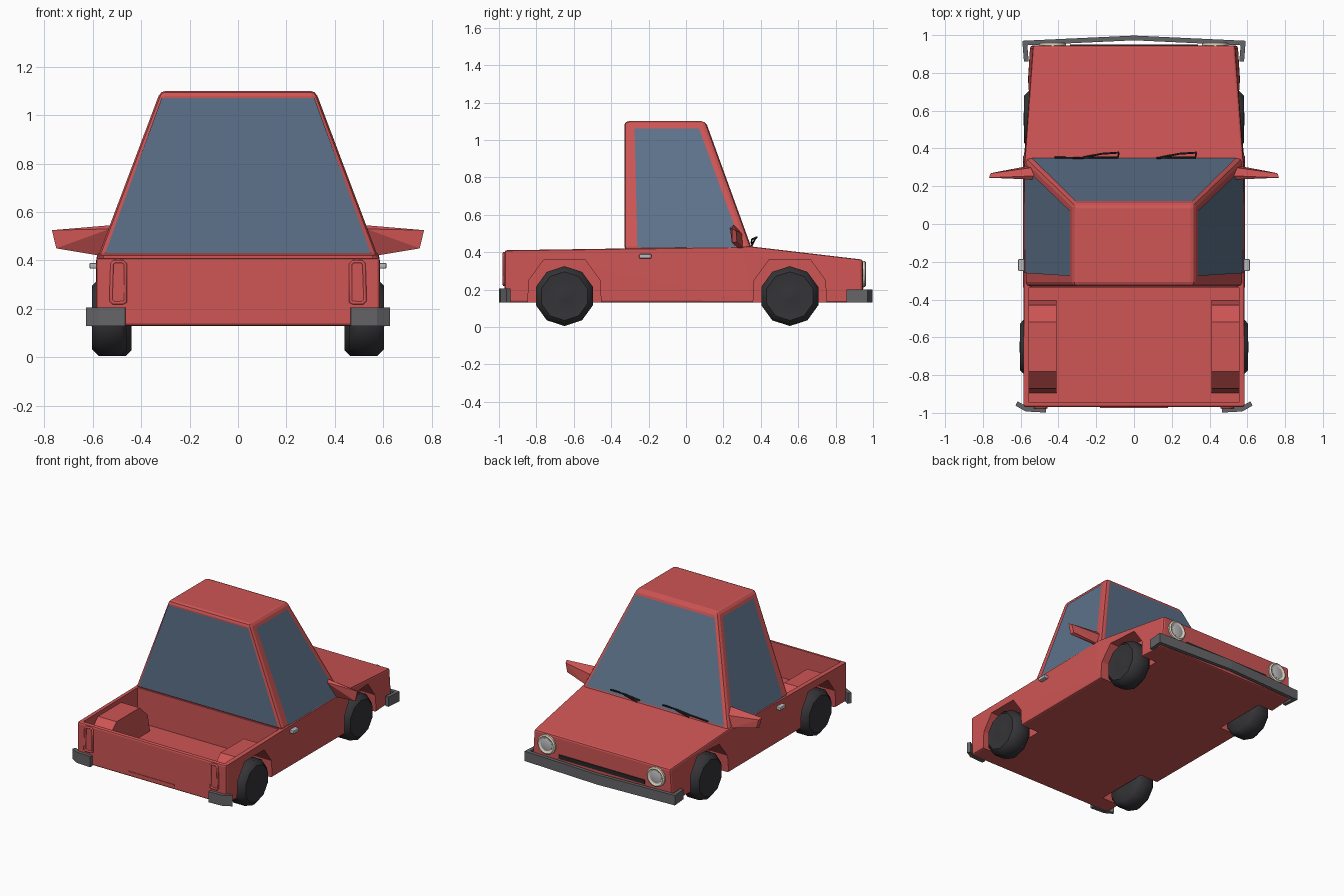
import bpy, bmesh
from math import sin, cos, pi, radians

if "Cube" in bpy.data.objects:
    bpy.data.objects.remove(bpy.data.objects["Cube"])

def material(name, r, g, b):
    m = bpy.data.materials.new(name)
    m.diffuse_color = (r, g, b, 1)
    m.use_nodes = True
    m.node_tree.nodes["Principled BSDF"].inputs["Base Color"].default_value = m.diffuse_color
    return m

RED = material("red_paint", .62, .09, .09)
GLASS = material("blue_glass", .11, .17, .26)
TYRE = material("tyre_rubber", .035, .035, .04)
STEEL = material("dark_steel", .13, .13, .14)
CREAM = material("cream_lamp", .72, .68, .55)
BLACK = material("black_trim", .02, .02, .02)
CHROME = material("pale_metal", .5, .5, .52)

def add(name, data, mat):
    ob = bpy.data.objects.new(name, data)
    bpy.context.collection.objects.link(ob)
    if mat:
        data.materials.append(mat)
    return ob

def mesh(name, verts, faces, mat):
    me = bpy.data.meshes.new(name)
    me.from_pydata(verts, [], faces)
    return add(name, me, mat)

def hull(name, pts, mat, bevel=0):
    bm = bmesh.new()
    bmesh.ops.convex_hull(bm, input=[bm.verts.new(p) for p in pts])
    bmesh.ops.dissolve_limit(bm, angle_limit=radians(1), verts=bm.verts, edges=bm.edges)
    bmesh.ops.recalc_face_normals(bm, faces=bm.faces)
    me = bpy.data.meshes.new(name)
    bm.to_mesh(me)
    bm.free()
    ob = add(name, me, mat)
    if bevel:
        b = ob.modifiers.new("bevel", 'BEVEL')
        b.width, b.segments = bevel, 2
    return ob

def box(name, x0, x1, y0, y1, z0, z1, mat, bevel=0):
    return hull(name, [(x, y, z) for x in (x0, x1) for y in (y0, y1) for z in (z0, z1)], mat, bevel)

def prism(name, profile, x0, x1, mat):
    return hull(name, [(x, y, z) for x in (x0, x1) for y, z in profile], mat)

def lathe(name, profile, n, place, mat):
    # rings of (offset, radius); place maps (offset, u, v) to a point
    verts = [place(d, r * sin(2 * pi * i / n), r * cos(2 * pi * i / n)) for d, r in profile for i in range(n)]
    faces = [(k * n + i, k * n + (i + 1) % n, (k + 1) * n + (i + 1) % n, (k + 1) * n + i)
             for k in range(len(profile) - 1) for i in range(n)]
    faces += [tuple(range(n)), tuple(range((len(profile) - 1) * n, len(profile) * n))]
    ob = mesh(name, verts, faces, mat)
    bm = bmesh.new()
    bm.from_mesh(ob.data)
    bmesh.ops.recalc_face_normals(bm, faces=bm.faces)
    bm.to_mesh(ob.data)
    bm.free()
    bpy.context.view_layer.objects.active = ob
    ob.select_set(True)
    bpy.ops.object.shade_smooth_by_angle(angle=radians(50))
    ob.select_set(False)
    return ob

def tube(name, pts, r, mat, cyclic=False):
    cu = bpy.data.curves.new(name, 'CURVE')
    cu.dimensions, cu.bevel_depth, cu.bevel_resolution = '3D', r, 1
    cu.use_fill_caps = True
    sp = cu.splines.new('POLY')
    sp.points.add(len(pts) - 1)
    for p, co in zip(sp.points, pts):
        p.co = (*co, 1)
    sp.use_cyclic_u = cyclic
    return add(name, cu, mat)

def band(name, path, z0, z1, t, mat):
    n = len(path)
    verts = [(x, y, z0) for x, y in path] + [(x, y, z1) for x, y in path]
    ob = mesh(name, verts, [(i, i + 1, n + i + 1, n + i) for i in range(n - 1)], mat)
    s = ob.modifiers.new("thickness", 'SOLIDIFY')
    s.thickness, s.offset, s.use_even_offset = t, 0, True
    return ob

def boolean(ob, tool, op):
    m = ob.modifiers.new(tool.name, 'BOOLEAN')
    m.operation, m.object, m.solver = op, tool, 'EXACT'
    tool.hide_render = True
    tool.hide_set(True)

# Lower body with open bed, inner wheel housings and wheel arches
pts = []
for s in (-1, 1):
    pts += [(s * .585, -.97, .13), (s * .585, -.97, .41), (s * .588, .35, .13), (s * .58, .35, .43),
            (s * .55, .945, .13), (s * .535, .945, .36)]
body = hull("body", pts, RED, .012)
boolean(body, box("bed_cutter", -.555, .555, -.945, -.335, .175, .6, RED), 'DIFFERENCE')
AXLES = (-.65, .555)
for s in (-1, 1):
    a, b = sorted((s * .41, s * .57))
    y = AXLES[0]
    boolean(body, prism("wheel_housing", [(y - .25, .15), (y - .22, .3), (y - .13, .385),
                                          (y + .13, .385), (y + .22, .3), (y + .25, .15)], a, b, RED), 'UNION')
    for y in AXLES:
        a, b = sorted((s * .44, s * .7))
        boolean(body, prism("arch_cutter", [(y - .2, .05), (y - .19, .25), (y - .11, .36),
                                            (y + .11, .36), (y + .19, .25), (y + .2, .05)], a, b, RED), 'DIFFERENCE')

# Tapered cab
hull("cab", [(s * x, y, z) for s in (-1, 1) for x, y, z in
             ((.58, -.33, .41), (.58, .355, .41), (.32, -.33, 1.1), (.32, .105, 1.1))], RED, .022)

# Window panes lying on the cab faces
def side_x(z): return .584 - .377 * (z - .41)
def front_y(z): return .359 - .362 * (z - .41)
mesh("rear_window", [(-.548, -.334, .43), (.548, -.334, .43), (.315, -.334, 1.07), (-.315, -.334, 1.07)], [(0, 1, 2, 3)], GLASS)
mesh("windscreen", [(x, front_y(z), z) for x, z in ((.54, .44), (-.54, .44), (-.31, 1.065), (.31, 1.065))], [(0, 1, 2, 3)], GLASS)
for s in (-1, 1):
    mesh("side_window", [(s * side_x(z), y, z) for y, z in ((-.26, .425), (.3, .425), (.07, 1.06), (-.275, 1.06))],
         [(0, 1, 2, 3)[::s]], GLASS)

# Front bumper and grille slot
band("front_bumper", [(-.57, .86), (-.578, .958), (0, .985), (.578, .958), (.57, .86)], .13, .2, .025, STEEL)
box("grille_slot", -.34, .34, .93, .95, .205, .235, BLACK)
# Tailgate seam
box("tailgate_step", -.18, .18, -.974, -.96, .16, .168, RED)

for s in (-1, 1):
    # Wheels
    for y, out in zip(AXLES, (.605, .585)):
        lathe("wheel", [(-.145, .06), (-.145, .135), (-.12, .16), (-.03, .16), (-.002, .13), (-.008, .07), (0, .03)], 10,
              lambda d, u, v: (s * (out + d), y + u, .165 + v), TYRE)
    # Headlamps: rim and lens
    lathe("headlamp_rim", [(-.03, .07), (.012, .07), (.018, .06), (.01, .048)], 16,
          lambda d, u, v: (s * .43 + u, .945 + d, .283 + v), CREAM)
    lathe("headlamp_lens", [(-.02, .045), (.011, .045), (.016, .025)], 16,
          lambda d, u, v: (s * .43 + u, .945 + d, .283 + v), CHROME)
    # Rear corner bumpers
    band("rear_bumper", [(s * .465, -.986), (s * .57, -.98), (s * .622, -.95)], .13, .205, .025, STEEL)
    # Tail lamp frames
    tube("tail_lamp_frame", [(s * x, -.972, z) for x, z in ((.465, .23), (.475, .225), (.515, .225), (.525, .235),
         (.52, .385), (.51, .395), (.475, .395), (.465, .385))], .008, RED, True)
    # Wing mirrors
    hull("wing_mirror", [(s * x, y, z) for x, y, z in (
        (.53, .255, .545), (.53, .235, .53), (.57, .305, .42), (.57, .28, .42), (.53, .3, .5),
        (.768, .245, .525), (.75, .245, .45), (.76, .268, .515), (.745, .272, .455))], RED)
    # Door handles
    a, b = sorted((s * .575, s * .613))
    box("door_handle", a, b, -.25, -.185, .366, .39, CHROME, .006)

# Wipers: arm and blade
for x in (-.27, .14):
    tube("wiper_arm", [(x, .352, .435), (x + .1, .372, .475), (x + .19, .378, .48)], .005, BLACK)
    tube("wiper_blade", [(x - .02, .35, .45), (x + .08, .352, .462), (x + .185, .352, .468), (x + .19, .378, .48)], .005, BLACK)
tube("wiper_blade_long", [(-.42, .352, .445), (-.3, .35, .45), (-.2, .352, .455)], .005, BLACK)
